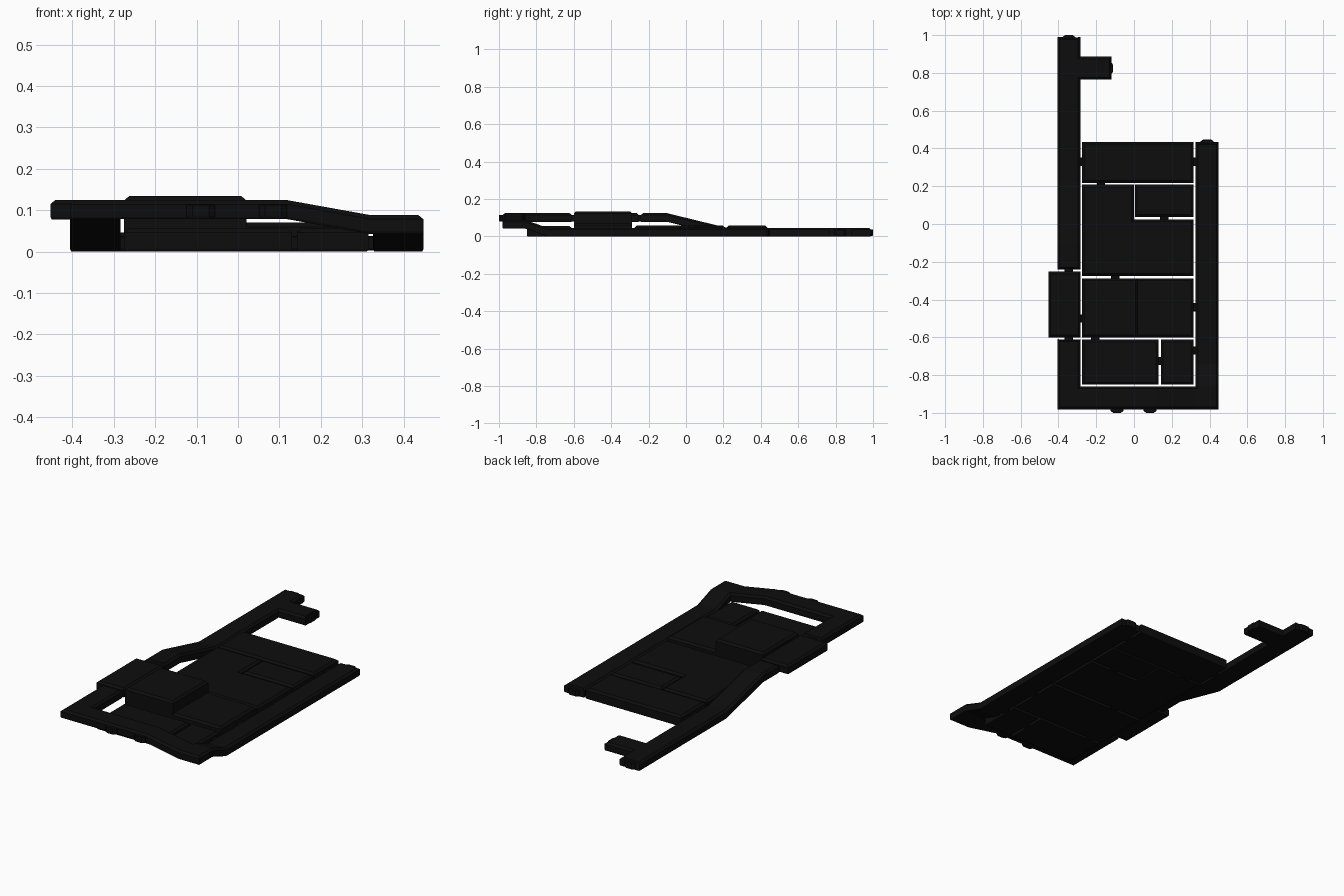
import bpy, bmesh
from mathutils import Vector

if "Cube" in bpy.data.objects:
    bpy.data.objects.remove(bpy.data.objects["Cube"])

mat = bpy.data.materials.new("black")
mat.diffuse_color = (0.004, 0.004, 0.004, 1)
mat.use_nodes = True
mat.node_tree.nodes["Principled BSDF"].inputs["Base Color"].default_value = mat.diffuse_color


def finish(name, bm):
    bmesh.ops.recalc_face_normals(bm, faces=bm.faces)
    me = bpy.data.meshes.new(name)
    bm.to_mesh(me)
    bm.free()
    me.materials.append(mat)
    bpy.context.collection.objects.link(bpy.data.objects.new(name, me))


def skin(name, rings):
    """Join equal rings of points into a closed solid."""
    bm = bmesh.new()
    vs = [[bm.verts.new(p) for p in r] for r in rings]
    n = len(vs[0])
    for a, b in zip(vs, vs[1:]):
        for i in range(n):
            j = (i + 1) % n
            bm.faces.new((a[i], a[j], b[j], b[i]))
    bm.faces.new(vs[0])
    bm.faces.new(vs[-1])
    finish(name, bm)


def inset(poly, d):
    """Mitred inward offset of a counter-clockwise plan."""
    out = []
    for i, p in enumerate(poly):
        p = Vector(p)
        a = (p - Vector(poly[i - 1])).normalized()
        b = (Vector(poly[(i + 1) % len(poly)]) - p).normalized()
        na, nb = Vector((-a.y, a.x)), Vector((-b.y, b.x))
        out.append(p + (na + nb) * d / (1 + na.dot(nb)))
    return out


def slab(name, poly, z0, z1, c=0.012):
    """Flat room with chamfered roof and a small lip at the floor."""
    levels = [(z0, 0.003), (z0 + 0.006, 0), (z1 - c * 0.85, 0), (z1, c)]
    skin(name, [[(p.x, p.y, z) for p in inset(poly, d)] for z, d in levels])


def rect(x0, x1, y0, y1):
    return [(x0, y0), (x1, y0), (x1, y1), (x0, y1)]


def corridor(name, path, w=0.061, h=0.046, c=0.012):
    """Chamfered section swept along a floor path with mitred corners."""
    pts = [Vector(p) for p in path]
    section = [(-w + 0.003, 0, 0.003), (w - 0.003, 0, 0.003), (w, 0.006, 0),
               (w, h - 0.01, 0), (w - c, h, c), (c - w, h, c),
               (-w, h - 0.01, 0), (-w, 0.006, 0)]
    dirs = [(b - a).to_2d().normalized() for a, b in zip(pts, pts[1:])]
    rings = []
    for i, p in enumerate(pts):
        a, b = dirs[max(i - 1, 0)], dirs[min(i, len(dirs) - 1)]
        na, nb = Vector((-a.y, a.x)), Vector((-b.y, b.x))
        m = (na + nb) / (1 + na.dot(nb))
        end = 1 if i == 0 else -1 if i == len(pts) - 1 else 0
        rings.append([(p.x + m.x * s + a.x * e * end,
                       p.y + m.y * s + a.y * e * end, p.z + z)
                      for s, z, e in section])
    skin(name, rings)


def doorway(name, x, y, d, z, outer=False):
    """Waisted link across a wall gap; outer ones stick out along d."""
    if outer:
        prof = [(-0.02, -0.034), (0.008, -0.034), (0.018, -0.02),
                (0.018, 0.02), (0.008, 0.034), (-0.02, 0.034)]
    else:
        prof = [(-0.02, -0.034), (-0.006, -0.022), (0.006, -0.022), (0.02, -0.034),
                (0.02, 0.034), (0.006, 0.022), (-0.006, 0.022), (-0.02, 0.034)]
    poly = [(x + u * d[0] - v * d[1], y + u * d[1] + v * d[0]) for u, v in prof]
    slab(name, poly, z + 0.002, z + 0.038, 0.003)


# Rooms
slab("back_room", rect(-0.275, 0.315, 0.217, 0.435), 0, 0.058)
slab("side_room", rect(0.004, 0.315, 0.037, 0.208), 0, 0.057)
slab("central_hall", [(-0.275, -0.275), (0.315, -0.275), (0.315, 0.025),
                      (0, 0.025), (0, 0.208), (-0.275, 0.208)], 0, 0.058)
slab("tall_room", rect(-0.275, 0.02, -0.6, -0.288), 0, 0.134)
slab("tall_room_wing", rect(0.0, 0.315, -0.6, -0.288), 0, 0.07)
slab("front_room", rect(-0.275, 0.13, -0.85, -0.612), 0, 0.056)
slab("front_store", rect(0.142, 0.315, -0.85, -0.612), 0, 0.056)
slab("raised_annex", rect(-0.453, -0.282, -0.6, -0.252), 0.077, 0.125)

# Corridors
corridor("front_corridor", [(-0.345, -0.61, 0.078), (-0.345, -0.92, 0.078),
                            (0.12, -0.92, 0.078), (0.32, -0.92, 0.042),
                            (0.387, -0.92, 0.042), (0.387, -0.86, 0.042),
                            (0.387, -0.74, 0), (0.387, 0.433, 0)])
corridor("left_corridor", [(-0.345, 0.99, 0), (-0.345, 0.22, 0),
                           (-0.345, -0.1, 0.078), (-0.345, -0.242, 0.078)])
corridor("corridor_branch", [(-0.32, 0.825, 0), (-0.118, 0.825, 0)])

# Doorways between spaces
X, Y = (1, 0), (0, 1)
links = [(-0.281, 0.33, X, 0), (0.32, 0.33, X, 0), (-0.175, 0.212, Y, 0),
         (0.16, 0.031, Y, 0), (-0.1, -0.282, Y, 0), (-0.279, -0.5, X, 0.077),
         (0.32, -0.44, X, 0), (-0.345, -0.247, Y, 0.077), (-0.345, -0.605, Y, 0.077),
         (-0.205, -0.606, Y, 0), (0.136, -0.725, X, 0), (0.32, -0.67, X, 0)]
for i, l in enumerate(links):
    doorway(f"doorway_{i + 1}", *l)

# Outer doors at the dead ends and the front wall
ends = [(-0.345, 0.982, Y, 0), (-0.13, 0.825, X, 0), (0.387, 0.43, Y, 0),
        (-0.09, -0.982, (0, -1), 0.077), (0.085, -0.982, (0, -1), 0.077)]
for i, e in enumerate(ends):
    doorway(f"outer_door_{i + 1}", *e, outer=True)
